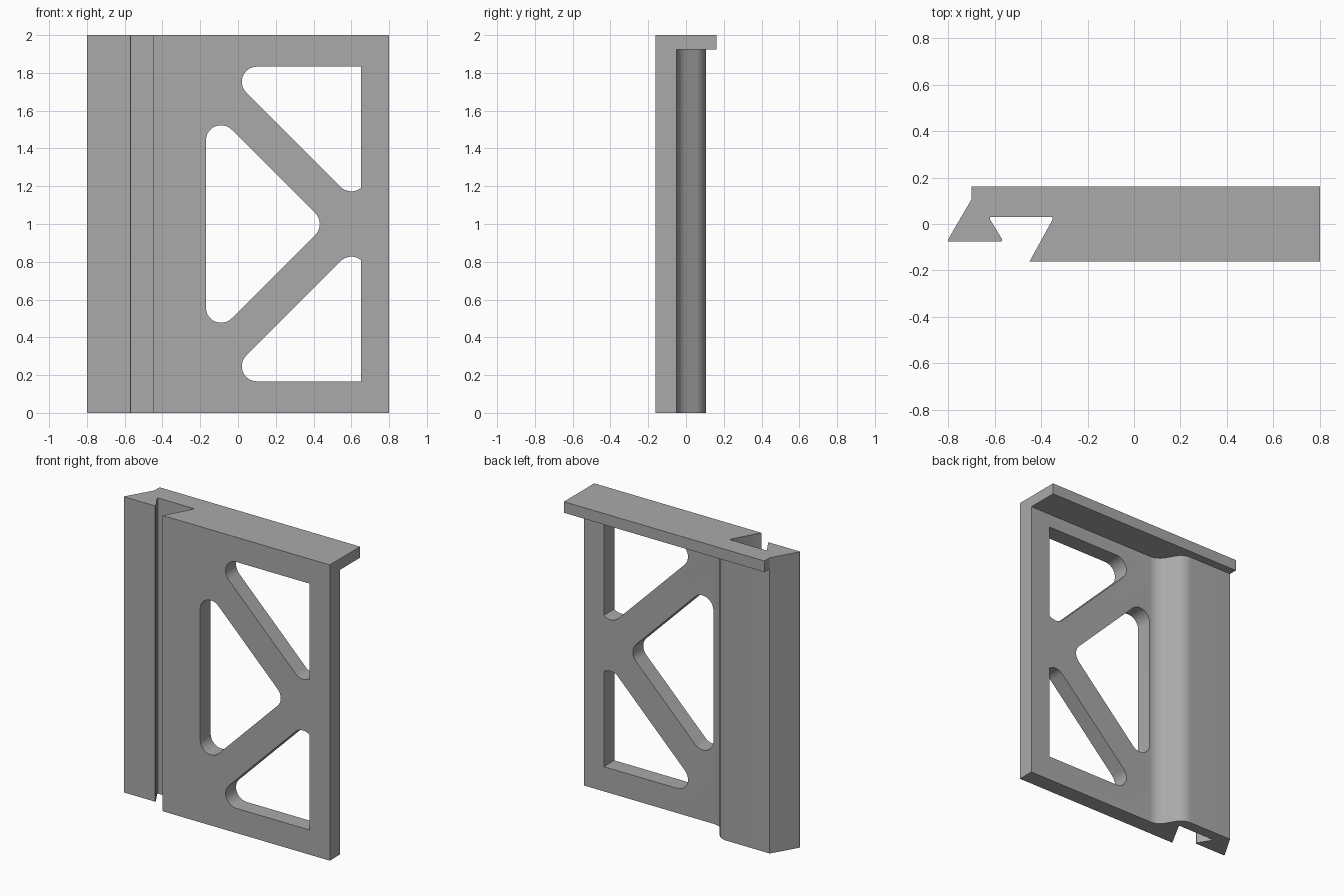
import bpy, bmesh
from math import sin, cos, radians
from mathutils import Vector

if "Cube" in bpy.data.objects:
    bpy.data.objects.remove(bpy.data.objects["Cube"])

grey = bpy.data.materials.new("plain grey")
grey.use_nodes = True
COLOUR = (0.4, 0.4, 0.4, 1)
grey.diffuse_color = COLOUR
grey.node_tree.nodes["Principled BSDF"].inputs["Base Color"].default_value = COLOUR


def arc(cx, cy, r, start, end, steps=10):
    angles = [radians(start + (end - start) * i / steps) for i in range(steps + 1)]
    return [(cx + r * cos(a), cy + r * sin(a)) for a in angles]


def prism(name, outline, offset, depth):
    """Extrude a closed outline of 3D points along depth."""
    bm = bmesh.new()
    face = bm.faces.new([bm.verts.new(Vector(p) + Vector(offset)) for p in outline])
    new = bmesh.ops.extrude_face_region(bm, geom=[face])["geom"]
    bmesh.ops.translate(bm, vec=depth, verts=[v for v in new if isinstance(v, bmesh.types.BMVert)])
    bmesh.ops.recalc_face_normals(bm, faces=bm.faces)
    mesh = bpy.data.meshes.new(name)
    bm.to_mesh(mesh)
    bm.free()
    mesh.materials.append(grey)
    obj = bpy.data.objects.new(name, mesh)
    bpy.context.collection.objects.link(obj)
    return obj


def combine(target, tool, operation):
    mod = target.modifiers.new(operation.title(), 'BOOLEAN')
    mod.object, mod.operation, mod.solver = tool, operation, 'EXACT'
    bpy.context.view_layer.objects.active = target
    bpy.ops.object.modifier_apply(modifier=mod.name)
    bpy.data.objects.remove(tool)


# Constant section: plate, curved shoulder and dovetail hook
R, BACK, SHOULDER = 0.1, -0.05, 0.105
section = [(-0.45, -0.162), (0.8, -0.162), (0.8, BACK)]
section += arc(-0.173, BACK + R, R, 270, 210)
section += arc(-0.378, SHOULDER - R, R, 30, 90)
section += [(-0.70, SHOULDER), (-0.80, -0.066), (-0.80, -0.075), (-0.57, -0.075),
            (-0.567, -0.067), (-0.62, 0.02), (-0.62, 0.03), (-0.35, 0.03), (-0.35, 0.02)]
panel = prism("hook_panel", [(x, y, 0) for x, y in section], (0, 0, 0), (0, 0, 2))

# Ledge along the top of the back
ledge = [(-0.70, SHOULDER), (-0.34, 0.07), (-0.2, -0.1), (0.8, -0.1), (0.8, 0.162), (-0.70, 0.162)]
combine(panel, prism("top_ledge", [(x, y, 0) for x, y in ledge], (0, 0, 1.925), (0, 0, 0.075)), 'UNION')

# Three triangular windows with rounded corners, the outer two mirrored
r = 0.08
upper = [(0.65, 1.833)] + arc(0.10, 1.753, r, 90, 225) + arc(0.60, 1.253, r, 225, 308.7)
lower = [(x, 2 - z) for x, z in upper]
middle = arc(0.353, 1, r, -45, 45) + arc(-0.09, 1.443, r, 45, 180) + arc(-0.09, 0.557, r, 180, 315)
for outline in (upper, lower, middle):
    cutter = prism("window_cutter", [(x, 0, z) for x, z in outline], (0, -0.3, 0), (0, 0.6, 0))
    combine(panel, cutter, 'DIFFERENCE')

# Merge coplanar faces and shade the curves smooth
bm = bmesh.new()
bm.from_mesh(panel.data)
bmesh.ops.remove_doubles(bm, verts=bm.verts, dist=0.0001)
bmesh.ops.dissolve_limit(bm, angle_limit=radians(0.5), verts=bm.verts, edges=bm.edges)
bm.to_mesh(panel.data)
bm.free()
panel.select_set(True)
bpy.context.view_layer.objects.active = panel
bpy.ops.object.shade_smooth_by_angle(angle=radians(30))
